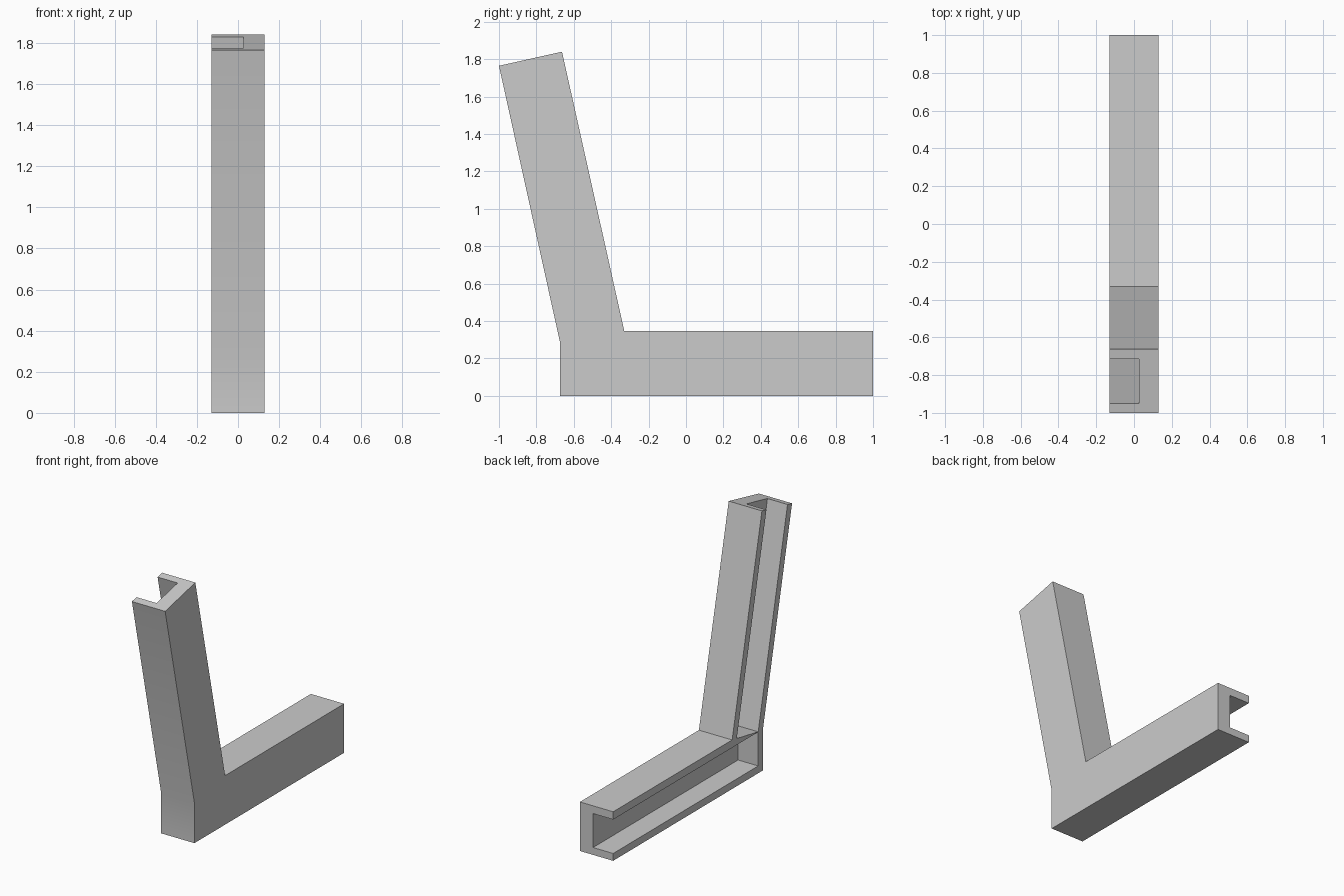
import bpy
import bmesh
from math import radians
from mathutils import Vector

if "Cube" in bpy.data.objects:
    bpy.data.objects.remove(bpy.data.objects["Cube"], do_unlink=True)

HALF_WIDTH = 0.13
WEB_INNER = 0.027   # inner face of the closed side wall
WALL = 0.052        # flange thickness

grey = bpy.data.materials.new("plain grey")
grey.use_nodes = True
colour = (0.6, 0.6, 0.6, 1)
grey.diffuse_color = colour
grey.node_tree.nodes["Principled BSDF"].inputs["Base Color"].default_value = colour


def extrude_profile(name, points, x0, x1):
    """Extrude a side (y, z) profile across the width."""
    bm = bmesh.new()
    face = bm.faces.new([bm.verts.new((x0, y, z)) for y, z in points])
    result = bmesh.ops.extrude_face_region(bm, geom=[face])
    verts = [v for v in result["geom"] if isinstance(v, bmesh.types.BMVert)]
    bmesh.ops.translate(bm, verts=verts, vec=(x1 - x0, 0, 0))
    bmesh.ops.recalc_face_normals(bm, faces=bm.faces)
    mesh = bpy.data.meshes.new(name)
    bm.to_mesh(mesh)
    bm.free()
    obj = bpy.data.objects.new(name, mesh)
    bpy.context.collection.objects.link(obj)
    mesh.materials.append(grey)
    return obj


# Corners of the leaning post, the mitre joint and the beam
inner_corner = Vector((-0.33, 0.347))
kink = Vector((-0.673, 0.284))
top_front = Vector((-1.0, 1.765))
top_back = Vector((-0.663, 1.84))
beam_front, beam_back, beam_top = kink.x, 1.0, inner_corner.y

frame = extrude_profile("channel_frame", [
    (beam_front, 0), (beam_back, 0), (beam_back, beam_top),
    inner_corner, top_back, top_front, kink], -HALF_WIDTH, HALF_WIDTH)

# Hollow of the post, open at the top and resting on the mitre line
t = WALL / (top_back - top_front).length
up = (top_front - kink) * 0.1
post_hollow = extrude_profile("post_hollow_cutter", [
    kink.lerp(inner_corner, t), kink.lerp(inner_corner, 1 - t),
    top_front.lerp(top_back, 1 - t) + up, top_front.lerp(top_back, t) + up],
    -HALF_WIDTH - 0.1, WEB_INNER)

# Hollow of the beam, open at the back and closed at the front
floor, ceiling = WALL, beam_top - WALL - 0.003
beam_hollow = extrude_profile("beam_hollow_cutter", [
    (beam_front + WALL, floor), (beam_back + 0.1, floor),
    (beam_back + 0.1, ceiling), (beam_front + WALL, ceiling)],
    -HALF_WIDTH - 0.1, WEB_INNER)

for cutter in (post_hollow, beam_hollow):
    cut = frame.modifiers.new(cutter.name, "BOOLEAN")
    cut.operation = "DIFFERENCE"
    cut.solver = "EXACT"
    cut.object = cutter

# Apply the cuts, then drop the cutters
bpy.context.view_layer.update()
evaluated = frame.evaluated_get(bpy.context.evaluated_depsgraph_get())
cut_mesh = bpy.data.meshes.new_from_object(evaluated)
frame.modifiers.clear()
frame.data = cut_mesh
for cutter in (post_hollow, beam_hollow):
    bpy.data.objects.remove(cutter, do_unlink=True)

# Soften only the shallow bend at the front
bpy.ops.object.select_all(action="DESELECT")
frame.select_set(True)
bpy.context.view_layer.objects.active = frame
bpy.ops.object.shade_smooth_by_angle(angle=radians(30))
